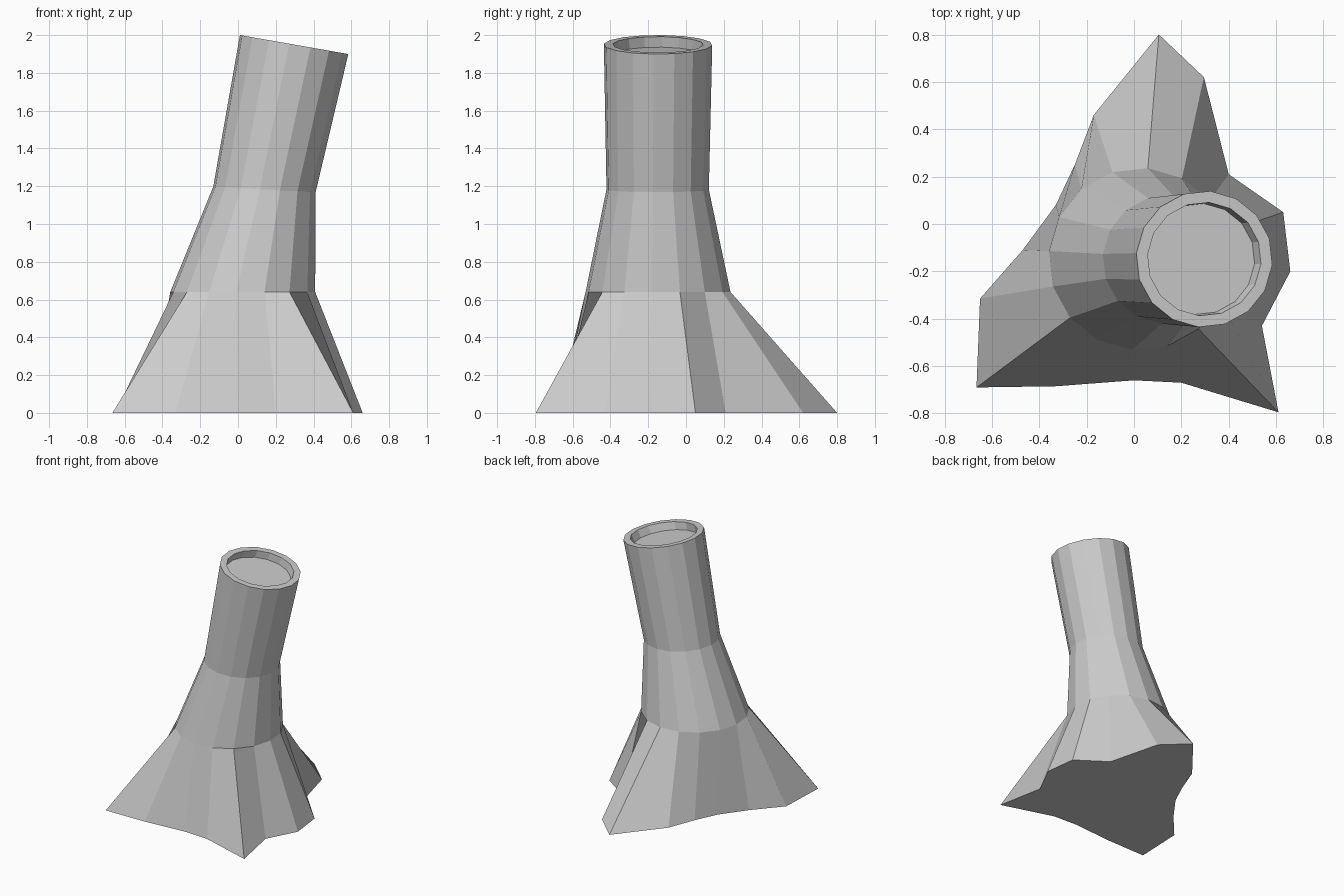
import bpy, bmesh
from math import cos, sin, radians

if "Cube" in bpy.data.objects:
    bpy.data.objects.remove(bpy.data.objects["Cube"])

SIDES = 16
START = -5  # angle of the first vertex in degrees

# root outline on the ground, anticlockwise from the right
ROOTS = [(.66, -.2), (.63, .05), (.40, .21), (.295, .62), (.105, .80), (-.17, .46),
         (-.25, .25), (-.33, .08), (-.47, -.11), (-.65, -.315), (-.665, -.69),
         (-.33, -.685), (0, -.66), (.2, -.67), (.61, -.795), (.54, -.43)]


def ring(bm, cx, cy, cz, r, slope=0.0):
    """Round ring whose height changes with x by the given slope."""
    verts = []
    for i in range(SIDES):
        a = radians(START + 360 * i / SIDES)
        x = r * cos(a)
        verts.append(bm.verts.new((cx + x, cy + r * sin(a), cz + slope * x)))
    return verts


bm = bmesh.new()
rings = [
    [bm.verts.new((x, y, 0)) for x, y in ROOTS],     # spread roots
    ring(bm, .025, -.148, .64, .385),                # top of the roots
    ring(bm, .14, -.15, 1.183, .272, -.055),         # bend of the trunk
    ring(bm, .297, -.148, 1.95, .288, -.175),        # cut rim
    ring(bm, .297, -.148, 1.95, .24, -.175),         # inner rim
    ring(bm, .275, -.148, 1.895, .235, -.175),       # recessed floor
]

# skin the rings, then close both ends
for low, high in zip(rings, rings[1:]):
    for i in range(SIDES):
        j = (i + 1) % SIDES
        bm.faces.new((low[i], low[j], high[j], high[i]))
bm.faces.new(rings[0][::-1])
bm.faces.new(rings[-1])
bmesh.ops.recalc_face_normals(bm, faces=bm.faces)

mesh = bpy.data.meshes.new("tree_stump")
bm.to_mesh(mesh)
bm.free()
stump = bpy.data.objects.new("tree_stump", mesh)
bpy.context.collection.objects.link(stump)
